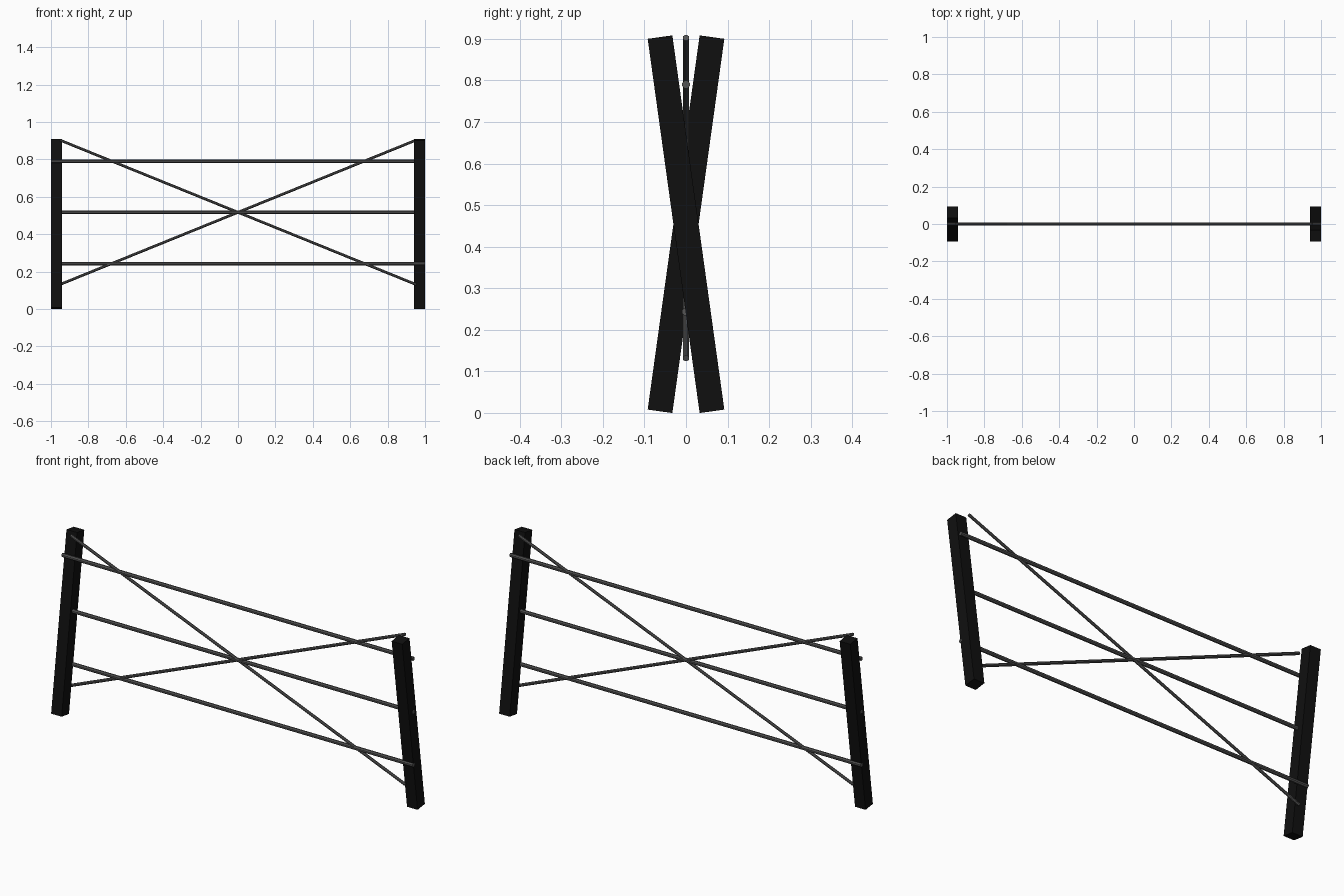
import bpy, math
from mathutils import Vector

if "Cube" in bpy.data.objects:
    bpy.data.objects.remove(bpy.data.objects["Cube"])


def material(name, v):
    m = bpy.data.materials.new(name)
    m.diffuse_color = (v, v, v, 1)
    m.use_nodes = True
    m.node_tree.nodes["Principled BSDF"].inputs["Base Color"].default_value = m.diffuse_color
    return m


black = material("black_paint", 0.005)
steel = material("grey_steel", 0.09)


def rod(name, a, b, radius):
    a, b = Vector(a), Vector(b)
    d = b - a
    bpy.ops.mesh.primitive_cylinder_add(vertices=8, radius=radius, depth=d.length,
                                        location=(a + b) / 2)
    o = bpy.context.object
    o.name = name
    o.rotation_euler = (math.atan2(d.x, d.z) and Vector((0, 0, 1)).rotation_difference(d).to_euler())
    # turn the octagon so that flat sides face front and top
    for v in o.data.vertices:
        x, y = v.co.x, v.co.y
        c, s = math.cos(math.pi / 8), math.sin(math.pi / 8)
        v.co.x, v.co.y = c * x - s * y, s * x + c * y
    o.data.materials.append(steel)


# End posts, leaning in opposite directions
for side, label in ((-1, "left"), (1, "right")):
    bpy.ops.mesh.primitive_cube_add(size=1, location=(side * 0.97, 0, 0.454))
    o = bpy.context.object
    o.name = label + "_post"
    o.scale = (0.06, 0.06, 0.909)
    o.rotation_euler.x = side * math.atan2(0.125, 0.9)
    o.data.materials.append(black)

# Horizontal rails
for label, z in (("lower", 0.243), ("middle", 0.517), ("upper", 0.79)):
    rod(label + "_rail", (-1, 0, z), (1, 0, z), 0.01)

# Diagonal braces
for side, label in ((-1, "falling"), (1, "rising")):
    rod(label + "_brace", (-side * 0.952, 0, 0.131), (side * 0.952, 0, 0.903), 0.0078)
